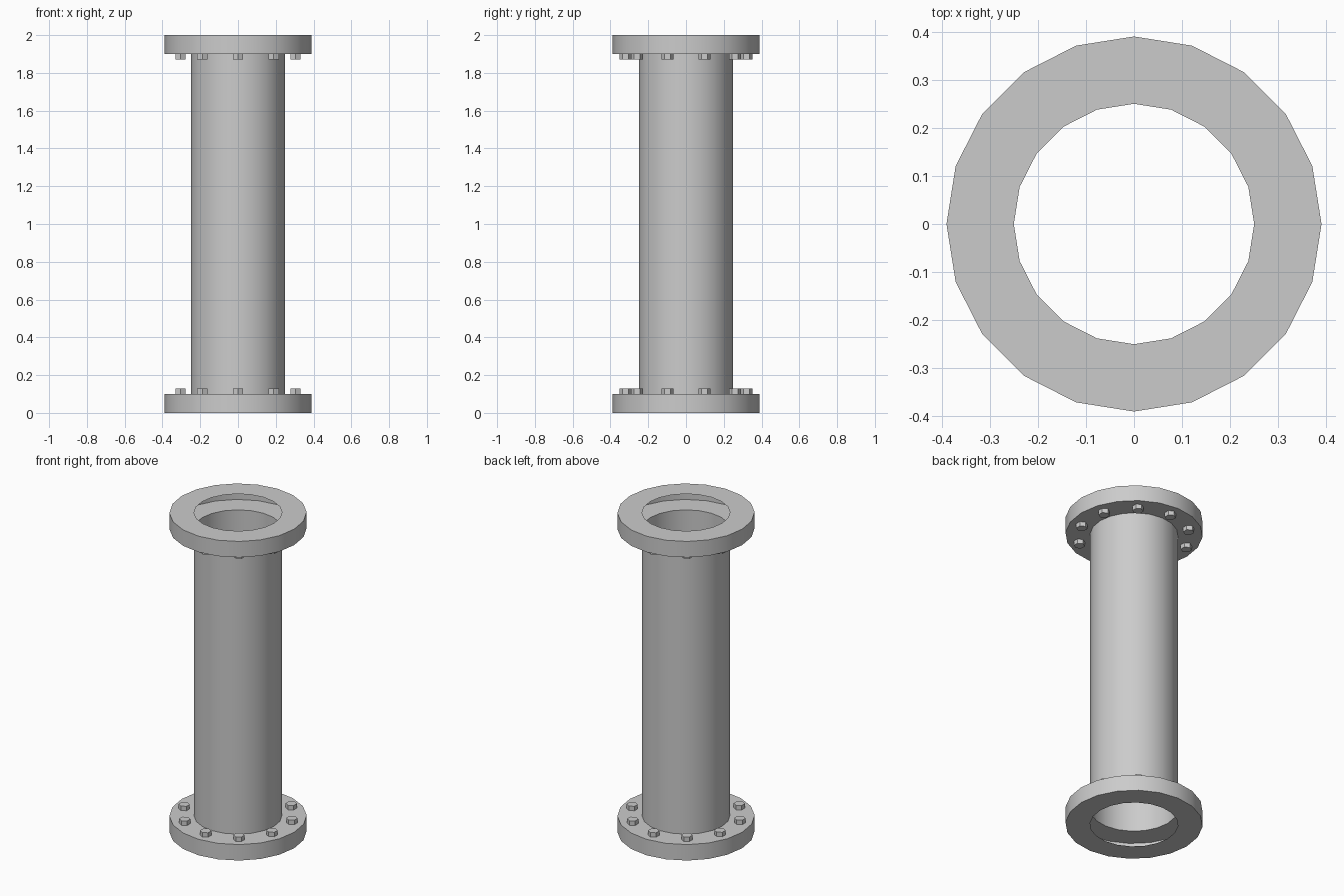
import bpy
import bmesh
from math import cos, sin, pi, radians

cube = bpy.data.objects.get("Cube")
if cube:
    bpy.data.objects.remove(cube, do_unlink=True)

SIDES = 20
PIPE_R, FLANGE_R = 0.25, 0.39
FLANGE_H, HEIGHT = 0.1, 2.0
BOLT_COUNT, BOLT_RING, BOLT_R, BOLT_H = 10, 0.32, 0.032, 0.028

steel = bpy.data.materials.new("grey steel")
steel.use_nodes = True
GREY = (0.6, 0.6, 0.6, 1)
steel.diffuse_color = GREY
steel.node_tree.nodes["Principled BSDF"].inputs["Base Color"].default_value = GREY


def finish(name, bm, smooth=True):
    """Turn a bmesh into a named, shaded object."""
    mesh = bpy.data.meshes.new(name)
    bm.to_mesh(mesh)
    bm.free()
    mesh.materials.append(steel)
    obj = bpy.data.objects.new(name, mesh)
    bpy.context.collection.objects.link(obj)
    if smooth:
        bpy.ops.object.select_all(action="DESELECT")
        obj.select_set(True)
        bpy.context.view_layer.objects.active = obj
        bpy.ops.object.shade_smooth_by_angle(angle=radians(30))
    return obj


def revolve(name, profile):
    """Sweep (radius, z) points, listed bottom to top outside, around z."""
    bm = bmesh.new()
    rings = [[bm.verts.new((r * cos(2 * pi * i / SIDES), r * sin(2 * pi * i / SIDES), z))
              for i in range(SIDES)] for r, z in profile]
    for low, high in zip(rings, rings[1:]):
        for i in range(SIDES):
            j = (i + 1) % SIDES
            bm.faces.new((low[i], low[j], high[j], high[i]))
    return finish(name, bm)


def bolt_ring(name, z):
    """Ring of hexagonal bolt heads, centred at height z."""
    bm = bmesh.new()
    for i in range(BOLT_COUNT):
        a = 2 * pi * i / BOLT_COUNT - pi / 2
        head = bmesh.ops.create_cone(bm, cap_ends=True, segments=6, radius1=BOLT_R,
                                     radius2=BOLT_R, depth=BOLT_H)["verts"]
        bmesh.ops.translate(bm, verts=head,
                            vec=(BOLT_RING * cos(a), BOLT_RING * sin(a), z))
    return finish(name, bm, smooth=False)


# Open thin-walled pipe
revolve("pipe", [(PIPE_R, FLANGE_H), (PIPE_R, HEIGHT - FLANGE_H)])

# Hollow flanges, open towards the bore, each with its bolts on the pipe side
for label, base, bolt_z in (
        ("bottom", 0, FLANGE_H + BOLT_H / 2),
        ("top", HEIGHT - FLANGE_H, HEIGHT - FLANGE_H - BOLT_H / 2)):
    top = base + FLANGE_H
    revolve(label + "_flange", [(PIPE_R, base), (FLANGE_R, base),
                                (FLANGE_R, top), (PIPE_R, top)])
    bolt_ring(label + "_bolts", bolt_z)
